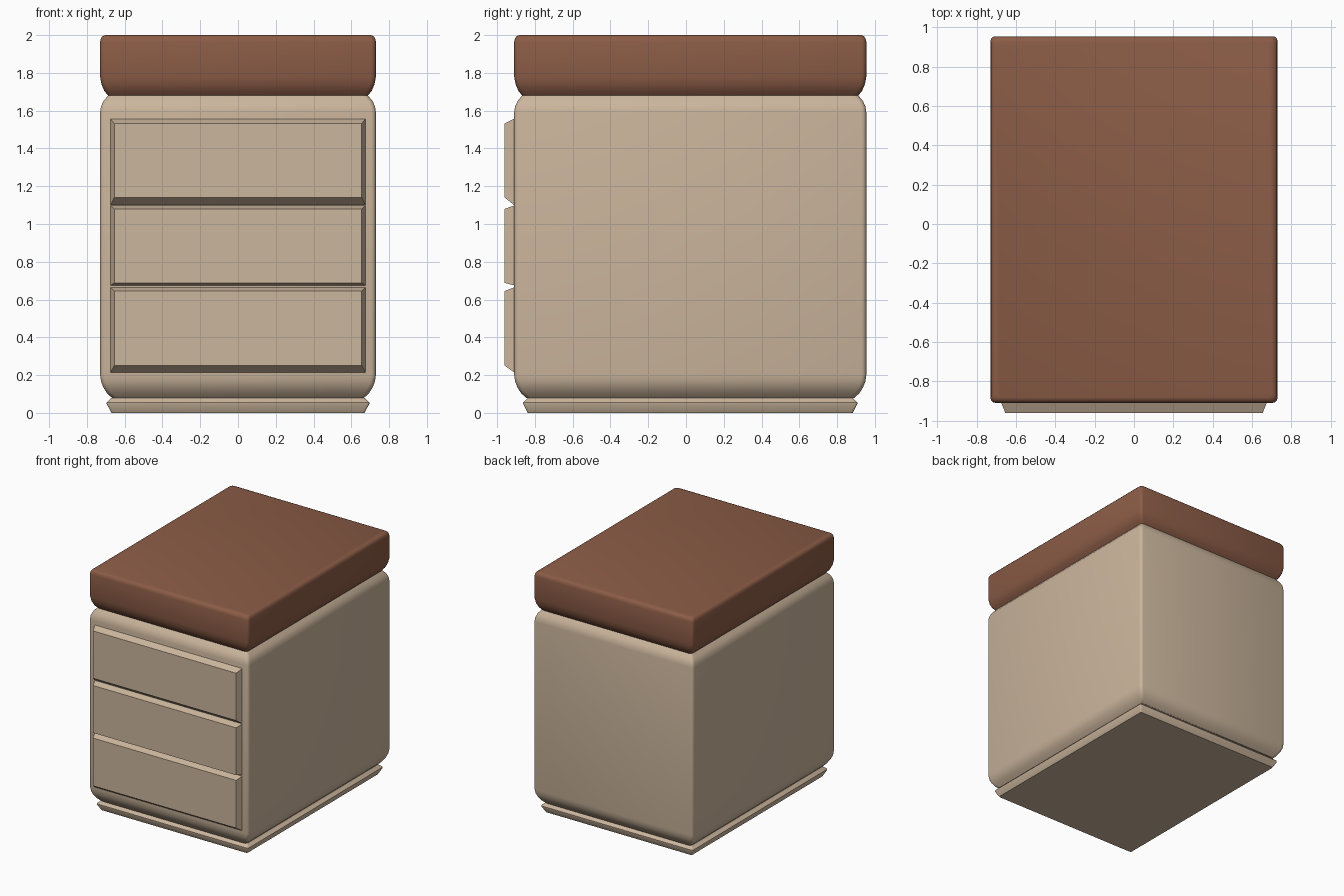
import bpy, bmesh, math

if "Cube" in bpy.data.objects:
    bpy.data.objects.remove(bpy.data.objects["Cube"])


def material(name, col):
    m = bpy.data.materials.new(name)
    m.diffuse_color = (*col, 1)
    m.use_nodes = True
    m.node_tree.nodes["Principled BSDF"].inputs["Base Color"].default_value = m.diffuse_color
    return m


cream = material("cream", (0.60, 0.465, 0.335))
brown = material("brown", (0.26, 0.107, 0.062))


def ring(hx, hy, r, n=3):
    """Rounded rectangle outline, counter-clockwise."""
    pts = []
    for k, (sx, sy) in enumerate([(1, 1), (-1, 1), (-1, -1), (1, -1)]):
        for i in range(n + 1):
            a = math.pi / 2 * (k + i / n)
            pts.append((sx * (hx - r) + r * math.cos(a), sy * (hy - r) + r * math.sin(a)))
    return pts


def loft(name, hx, hy, cy, profile, mat, r=0.025):
    """Stack outlines from a profile of (inset, z)."""
    bm = bmesh.new()
    rings = [[bm.verts.new((x, y + cy, z)) for x, y in ring(hx - d, hy - d, r)]
             for d, z in profile]
    for a, b in zip(rings, rings[1:]):
        for i in range(len(a)):
            j = (i + 1) % len(a)
            bm.faces.new((a[i], a[j], b[j], b[i]))
    bm.faces.new(rings[0][::-1])
    bm.faces.new(rings[-1])
    return finish(bm, name, mat, True)


def finish(bm, name, mat, smooth=False):
    bmesh.ops.recalc_face_normals(bm, faces=bm.faces[:])
    me = bpy.data.meshes.new(name)
    bm.to_mesh(me)
    bm.free()
    ob = bpy.data.objects.new(name, me)
    bpy.context.collection.objects.link(ob)
    me.materials.append(mat)
    if smooth:
        bpy.ops.object.select_all(action='DESELECT')
        bpy.context.view_layer.objects.active = ob
        ob.select_set(True)
        bpy.ops.object.shade_smooth_by_angle(angle=math.radians(35))
    return ob


# Plinth
loft("plinth", 0.695, 0.885, 0.0225,
     [(0.025, 0), (0, 0.048), (0.0, 0.055), (0.025, 0.08)], cream, 0.012)

# Cabinet body with rounded lower and upper edges
loft("cabinet_body", 0.73, 0.932, 0.0225,
     [(0.062, 0.08), (0.036, 0.105), (0.017, 0.135), (0.005, 0.165), (0, 0.2),
      (0, 1.59), (0.004, 1.62), (0.017, 1.65), (0.042, 1.68)], cream)

# Thick wooden top
loft("top_slab", 0.73, 0.932, 0.0225,
     [(0.042, 1.68), (0.022, 1.705), (0.007, 1.74), (0, 1.78), (0, 1.965),
      (0.004, 1.983), (0.013, 1.995), (0.028, 2.0)], brown)

# Drawer fronts: (back bottom, back top, front bottom, front top)
drawers = {"upper": (1.10, 1.557, 1.14, 1.532),
           "middle": (0.675, 1.098, 0.688, 1.08),
           "lower": (0.215, 0.665, 0.25, 0.645)}
for label, (b0, b1, f0, f1) in drawers.items():
    bm = bmesh.new()
    loops = []
    for w, y, z0, z1 in ((0.675, -0.89, b0, b1), (0.675, -0.91, b0, b1), (0.655, -0.96, f0, f1)):
        loops.append([bm.verts.new(p) for p in
                      ((-w, y, z0), (w, y, z0), (w, y, z1), (-w, y, z1))])
    for a, b in zip(loops, loops[1:]):
        for i in range(4):
            j = (i + 1) % 4
            bm.faces.new((a[i], a[j], b[j], b[i]))
    bm.faces.new(loops[0])
    bm.faces.new(loops[-1])
    finish(bm, label + "_drawer_front", cream)
